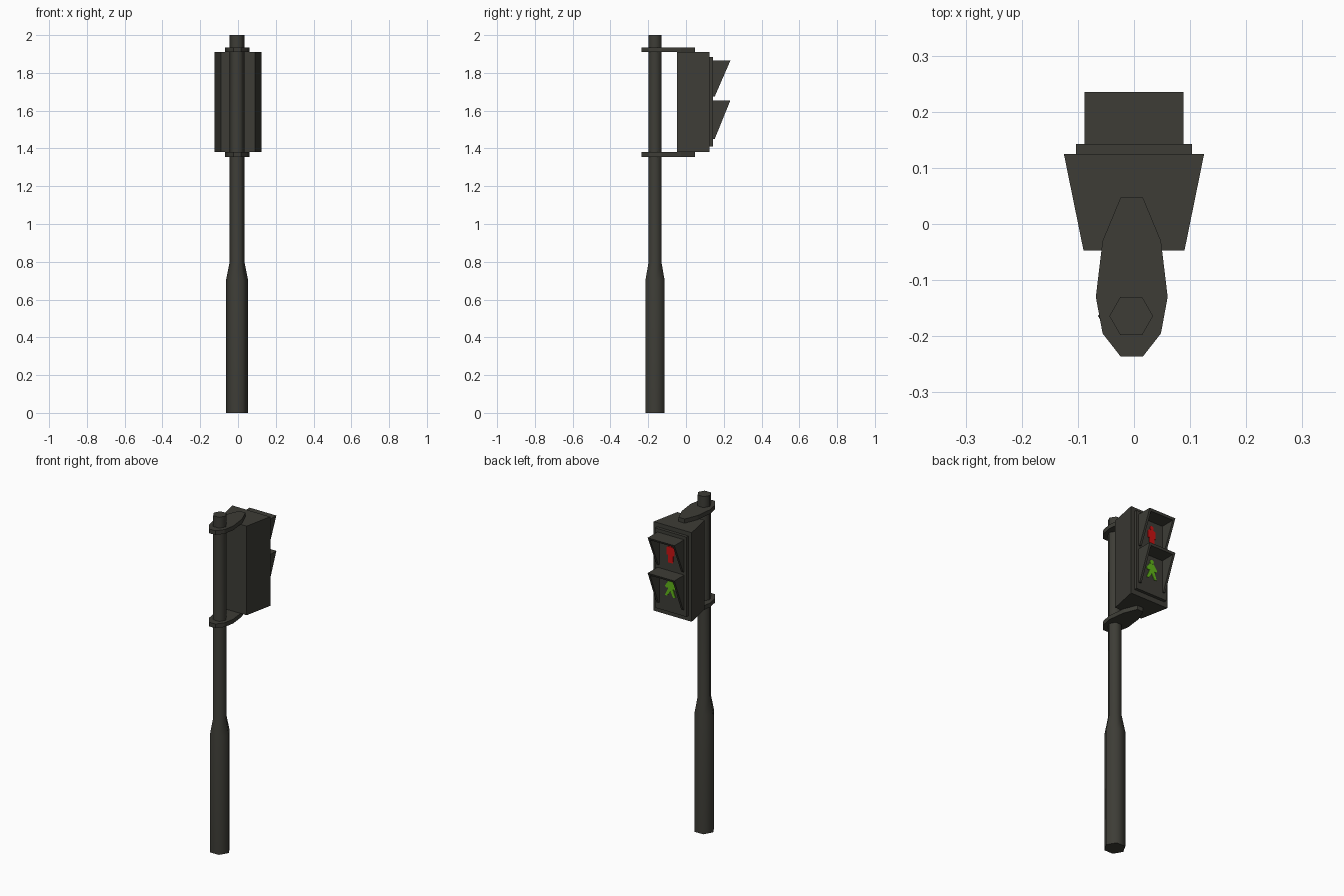
import bpy, bmesh, math

cube = bpy.data.objects.get("Cube")
if cube:
    bpy.data.objects.remove(cube, do_unlink=True)


def material(name, rgb):
    mat = bpy.data.materials.new(name)
    mat.use_nodes = True
    mat.diffuse_color = (*rgb, 1)
    mat.node_tree.nodes["Principled BSDF"].inputs["Base Color"].default_value = (*rgb, 1)
    return mat


METAL = material("dark_grey_metal", (0.047, 0.046, 0.037))
RED = material("red_light", (0.6, 0.006, 0.006))
GREEN = material("green_light", (0.12, 0.47, 0.01))

# Which axis each outline is extruded along
PLACE = {
    "x": lambda a, b, d: (d, a, b),
    "y": lambda a, b, d: (a, d, b),
    "z": lambda a, b, d: (a, b, d),
}


def loft(name, sections, axis, mat):
    """Closed solid through (outline, depth) sections."""
    bm = bmesh.new()
    rings = [[bm.verts.new(PLACE[axis](a, b, d)) for a, b in outline]
             for outline, d in sections]
    bm.faces.new(rings[0])
    bm.faces.new(rings[-1])
    for low, high in zip(rings, rings[1:]):
        n = len(low)
        for i in range(n):
            j = (i + 1) % n
            bm.faces.new((low[i], low[j], high[j], high[i]))
    bmesh.ops.recalc_face_normals(bm, faces=bm.faces)
    mesh = bpy.data.meshes.new(name)
    bm.to_mesh(mesh)
    bm.free()
    mesh.materials.append(mat)
    obj = bpy.data.objects.new(name, mesh)
    bpy.context.collection.objects.link(obj)
    return obj


def prism(name, outline, axis, lo, hi, mat=METAL):
    return loft(name, [(outline, lo), (outline, hi)], axis, mat)


def rect(a0, a1, b0, b1):
    return [(a0, b0), (a1, b0), (a1, b1), (a0, b1)]


def ring(cx, cy, r, n=6):
    return [(cx + r * math.cos(math.tau * i / n), cy + r * math.sin(math.tau * i / n))
            for i in range(n)]


# Six-sided pole, thicker at the foot
PX, PY = -0.005, -0.164
pole = loft("pole", [(ring(PX, PY, r), z) for r, z in
                     ((0.059, 0), (0.059, 0.7), (0.039, 0.8), (0.039, 2))], "z", METAL)
bpy.context.view_layer.objects.active = pole
pole.select_set(True)
bpy.ops.object.shade_smooth_by_angle(angle=math.radians(65))
pole.select_set(False)

# Clamps above and below the housing
half = [(0.02, 0.047), (0.052, -0.03), (0.064, -0.13), (0.052, -0.195), (0.02, -0.236)]
clamp = [(-0.004 + x, y) for x, y in half] + [(-0.004 - x, y) for x, y in reversed(half)]
for name, z in (("lower_clamp", 1.355), ("upper_clamp", 1.91)):
    prism(name, clamp, "z", z, z + 0.025)

# Housing widening toward the lamps, with a front plate
prism("housing", [(-0.09, -0.047), (0.09, -0.047), (0.125, 0.125), (-0.125, 0.125)],
      "z", 1.38, 1.91)
prism("front_plate", rect(-0.103, 0.103, 1.41, 1.885), "y", 0.12, 0.143)

# Hoods: a flat roof and two tapered cheeks each
W, T = 0.088, 0.013
for name, top, bottom in (("upper_hood", 1.865, 1.675), ("lower_hood", 1.655, 1.45)):
    slope = (0.235 - 0.152) / (top - bottom)
    cheek = [(0.14, bottom), (0.152, bottom), (0.235, top), (0.14, top)]
    roof = [(0.14, top - T), (0.235 - slope * T, top - T), (0.235, top), (0.14, top)]
    prism(name + "_roof", roof, "x", -W, W)
    for side, x in (("right", -W), ("left", W - T)):
        prism(f"{name}_{side}_cheek", cheek, "x", x, x + T)

# Signal figures as thin plates
Y0, Y1 = 0.142, 0.147


def figure(name, z, body, mat):
    prism(name + "_body", [(x, z + h) for x, h in body], "y", Y0, Y1, mat)
    prism(name + "_head", ring(0, z + 0.046, 0.013, 8), "y", Y0, Y1, mat)


right_side = [(0.006, -0.06), (0.016, -0.06), (0.017, -0.015), (0.026, -0.015),
              (0.026, 0.025), (0.018, 0.034)]
standing = right_side + [(-x, h) for x, h in reversed(right_side)]
walking = [(0.036, -0.055), (0.022, -0.055), (0, -0.024), (-0.018, -0.058), (-0.033, -0.055),
           (-0.016, -0.008), (-0.032, -0.01), (-0.035, 0.004), (-0.014, 0.034),
           (0.014, 0.034), (0.036, 0.002), (0.028, -0.008), (0.014, -0.006)]
figure("standing_figure", 1.765, standing, RED)
figure("walking_figure", 1.56, walking, GREEN)
